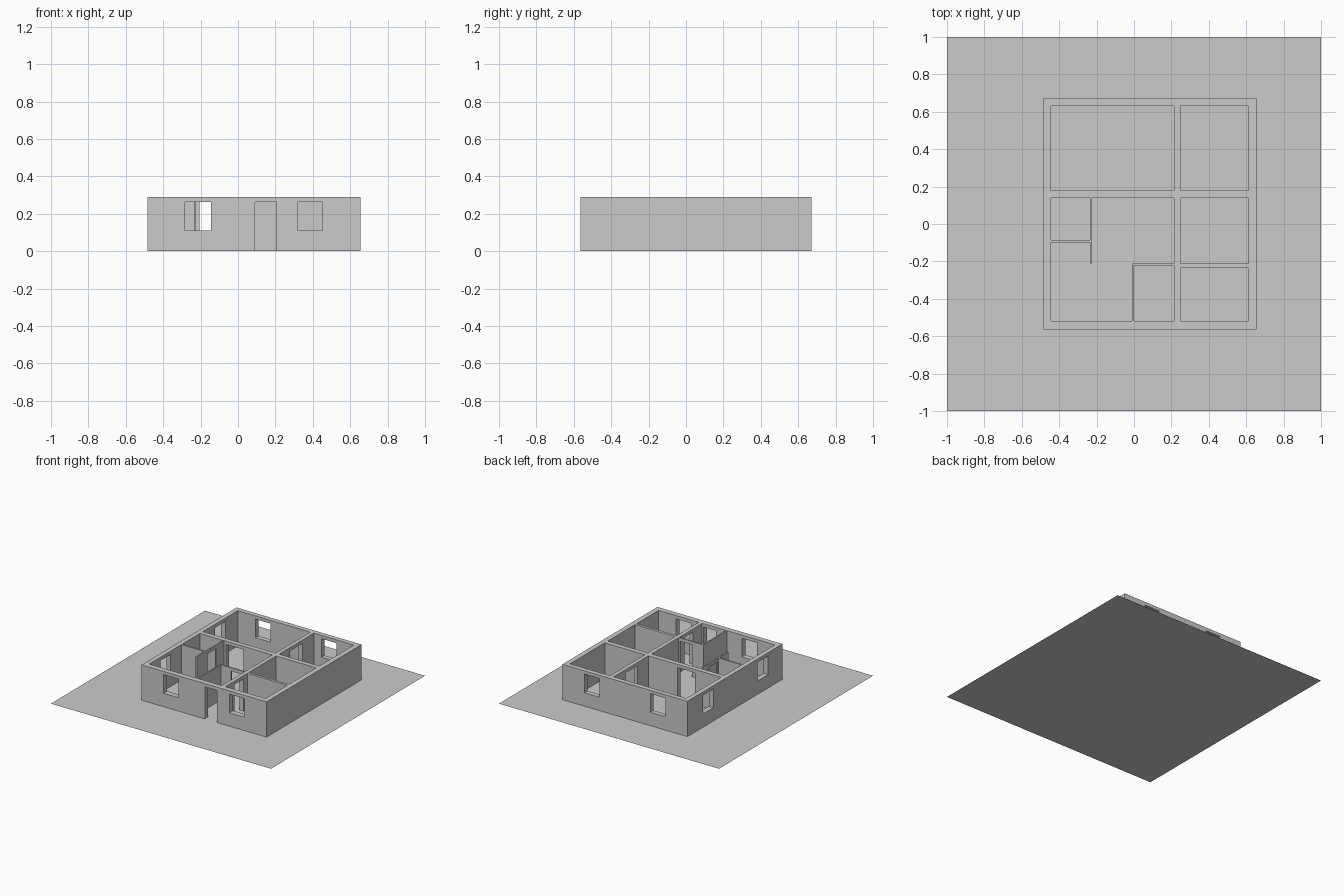
import bpy
import bmesh

default = bpy.data.objects.get("Cube")
if default:
    bpy.data.objects.remove(default, do_unlink=True)

grey = bpy.data.materials.new("plain_grey")
grey.use_nodes = True
grey.diffuse_color = (0.6, 0.6, 0.6, 1)
grey.node_tree.nodes["Principled BSDF"].inputs["Base Color"].default_value = (0.6, 0.6, 0.6, 1)

HEIGHT = 0.29        # wall top
HEAD = 0.263         # top of doors and windows
SILL = 0.11          # bottom of windows


def box(name, x, y, z):
    """Axis-aligned box from three (low, high) ranges."""
    bm = bmesh.new()
    bmesh.ops.create_cube(bm, size=1)
    for v in bm.verts:
        v.co = [r[0] if c < 0 else r[1] for c, r in zip(v.co, (x, y, z))]
    mesh = bpy.data.meshes.new(name)
    bm.to_mesh(mesh)
    bm.free()
    mesh.materials.append(grey)
    obj = bpy.data.objects.new(name, mesh)
    bpy.context.collection.objects.link(obj)
    return obj


def cut(obj, x, y, z):
    """Cut a box-shaped opening and discard the cutter."""
    cutter = box("opening_cutter", x, y, z)
    cutter.hide_render = True
    mod = obj.modifiers.new("opening", 'BOOLEAN')
    mod.operation = 'DIFFERENCE'
    mod.solver = 'EXACT'
    mod.object = cutter
    bpy.context.view_layer.objects.active = obj
    bpy.ops.object.modifier_apply(modifier=mod.name)
    bpy.data.objects.remove(cutter, do_unlink=True)


def wall(name, x, y, door=None):
    """Inner wall; the door is a range along the wall's longer side."""
    obj = box(name, x, y, (0, HEIGHT))
    if door:
        along_x = x[1] - x[0] > y[1] - y[0]
        through = y if along_x else x
        clear = (through[0] - 0.02, through[1] + 0.02)
        cut(obj, door if along_x else clear, clear if along_x else door, (-0.1, HEAD))
    return obj


# Ground sheet
bpy.ops.mesh.primitive_plane_add(size=2)
ground = bpy.context.object
ground.name = "ground_sheet"
ground.data.materials.append(grey)

# Outer walls with windows and the front door
outer = box("outer_walls", (-0.483, 0.654), (-0.563, 0.671), (0, HEIGHT))
cut(outer, (-0.444, 0.612), (-0.518, 0.631), (-0.1, 0.5))
FRONT, BACK, LEFT = (-0.6, -0.5), (0.6, 0.7), (-0.5, -0.42)
for span in ((-0.283, -0.145), (0.317, 0.453)):
    for side in (FRONT, BACK):
        cut(outer, span, side, (SILL, HEAD))
for span in ((-0.375, -0.24), (0.335, 0.47)):
    cut(outer, LEFT, span, (SILL, HEAD))
cut(outer, (0.092, 0.205), FRONT, (-0.1, HEAD))

# Main cross walls
wall("long_wall_back", (0.215, 0.248), (0.16, 0.631), (0.32, 0.48))
wall("long_wall_front", (0.215, 0.248), (-0.518, 0.16), (-0.40, -0.285))
wall("cross_wall_left", (-0.444, 0.215), (0.14, 0.18), (-0.207, -0.05))
wall("cross_wall_right", (0.248, 0.612), (0.14, 0.18))
wall("room_divider", (0.248, 0.612), (-0.234, -0.212))

# Thin partitions around the washroom and the entrance hall
wall("washroom_side", (-0.236, -0.225), (-0.212, 0.14), (-0.075, 0.038))
wall("washroom_front", (-0.444, -0.236), (-0.1, -0.086))
wall("hall_side", (-0.011, 0.0), (-0.518, -0.212))
wall("hall_back", (0.0, 0.215), (-0.223, -0.212), (0.092, 0.205))
